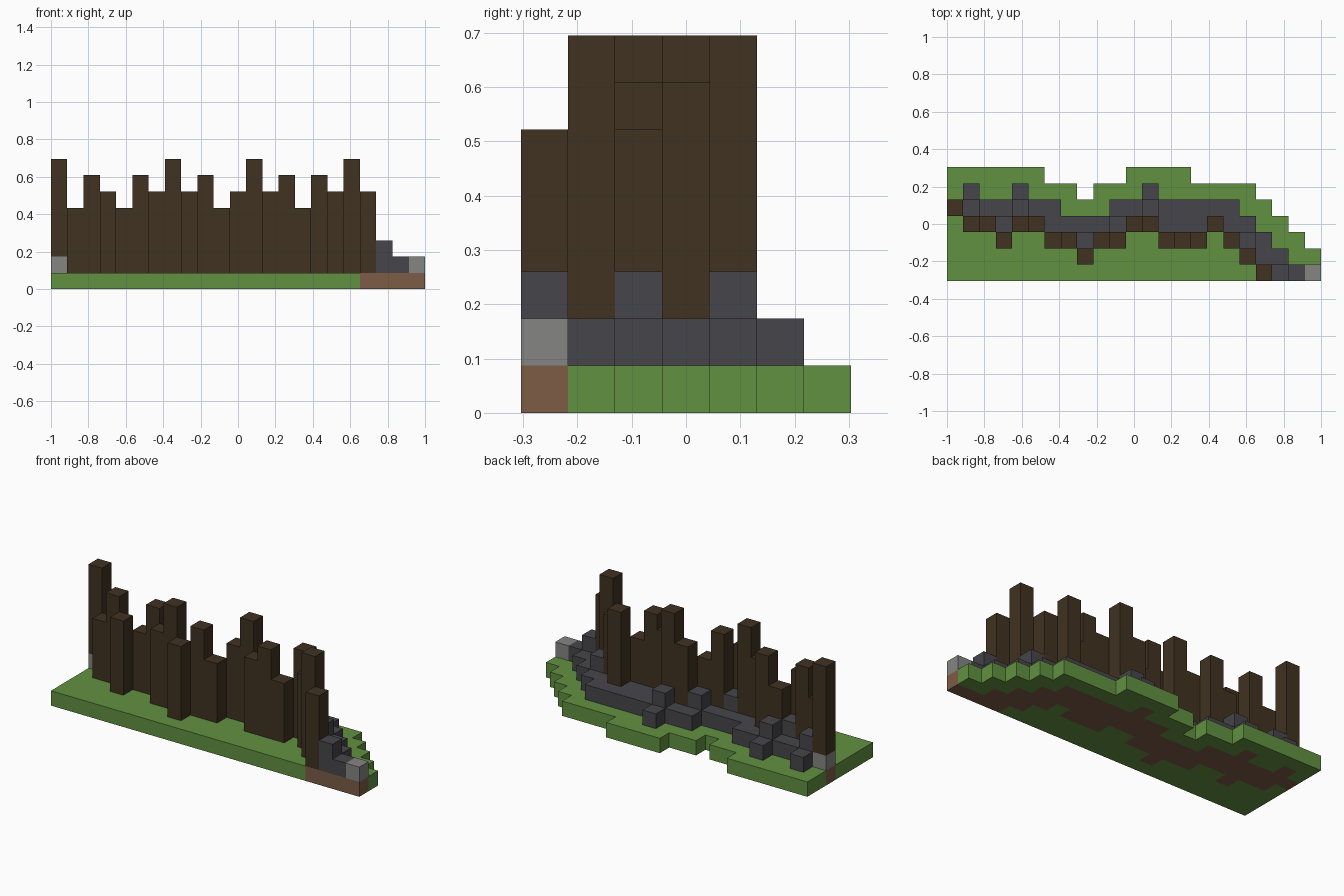
import bpy
import bmesh
from math import radians
from mathutils import Vector

cube = bpy.data.objects.get("Cube")
if cube:
    bpy.data.objects.remove(cube, do_unlink=True)

COLS, ROWS = 23, 7
U = 2 / COLS  # edge of one block


def material(name, rgb):
    m = bpy.data.materials.new(name)
    m.use_nodes = True
    m.diffuse_color = (*rgb, 1)
    m.node_tree.nodes["Principled BSDF"].inputs["Base Color"].default_value = (*rgb, 1)
    return m


grass = material("grass green", (0.122, 0.283, 0.054))
dirt = material("dirt brown", (0.205, 0.107, 0.061))
wood = material("dark wood", (0.052, 0.032, 0.015))
stone = material("dark stone", (0.061, 0.060, 0.069))
pale = material("pale stone", (0.235, 0.235, 0.227))

# One digit per column, from the right end of the wall to the left end
ground_depth = "77777766566777766665432"
log_row = "43323322122332223210"
log_height = "85765768675686757686"
# Stone rows standing behind each column of logs
stone_rows = ["", "45", "4", "34", "45", "4", "34", "3", "23", "3", "34", "4",
              "45", "34", "34", "34", "4", "34", "23", "12", "01", "0", ""]
# Taller stones that prop the wall
props = {(1, 4), (3, 3), (4, 4), (8, 2), (10, 3), (12, 4), (18, 2), (20, 0)}
end_stones = {(0, 4), (COLS - 1, 0)}

blocks = {}   # block position -> part name
parts = {}    # part name -> material


def stack(part, mat, i, j, bottom, top):
    parts[part] = mat
    for k in range(bottom, top):
        blocks[i, j, k] = part


# Grass slab
for i, depth in enumerate(ground_depth):
    for j in range(int(depth)):
        stack("grass_slab", grass, i, j, 0, 1)

# Upright logs
for i, (row, height) in enumerate(zip(log_row, log_height)):
    stack(f"log_{i + 1}", wood, i, int(row), 1, int(height))

# Stone footing behind the logs
for i, rows in enumerate(stone_rows):
    for j in map(int, rows):
        stack("stone_footing", stone, i, j, 1, 3 if (i, j) in props else 2)

# Pale stones at both ends
for i, j in end_stones:
    stack("end_stones", pale, i, j, 1, 2)

# Dirt path under everything that stands on the slab
for i, j in {(i, j) for i, j, k in blocks if k > 0}:
    stack("dirt_path", dirt, i, j, 0, 1)


def build(part, mat):
    """Make one object from the exposed faces of its blocks."""
    bm = bmesh.new()
    for pos in [p for p, name in blocks.items() if name == part]:
        centre = Vector(pos) + Vector((0.5, 0.5, 0.5))
        for axis in range(3):
            for sign in (-1, 1):
                n = Vector((0, 0, 0))
                n[axis] = sign
                if tuple(int(a + b) for a, b in zip(pos, n)) in blocks:
                    continue
                a = Vector((0, 0, 0))
                a[(axis + 1) % 3] = 0.5
                b = n.cross(a)
                corners = [-a - b, a - b, a + b, b - a]
                bm.faces.new([bm.verts.new(centre + n / 2 + c) for c in corners])
    bmesh.ops.remove_doubles(bm, verts=bm.verts, dist=0.01)
    if part.startswith("log"):
        bmesh.ops.dissolve_limit(bm, angle_limit=radians(1),
                                 verts=bm.verts, edges=bm.edges)
    for v in bm.verts:
        v.co = (v.co - Vector((COLS / 2, ROWS / 2, 0))) * U
    mesh = bpy.data.meshes.new(part)
    bm.to_mesh(mesh)
    bm.free()
    mesh.materials.append(mat)
    bpy.context.collection.objects.link(bpy.data.objects.new(part, mesh))


for part, mat in parts.items():
    build(part, mat)
